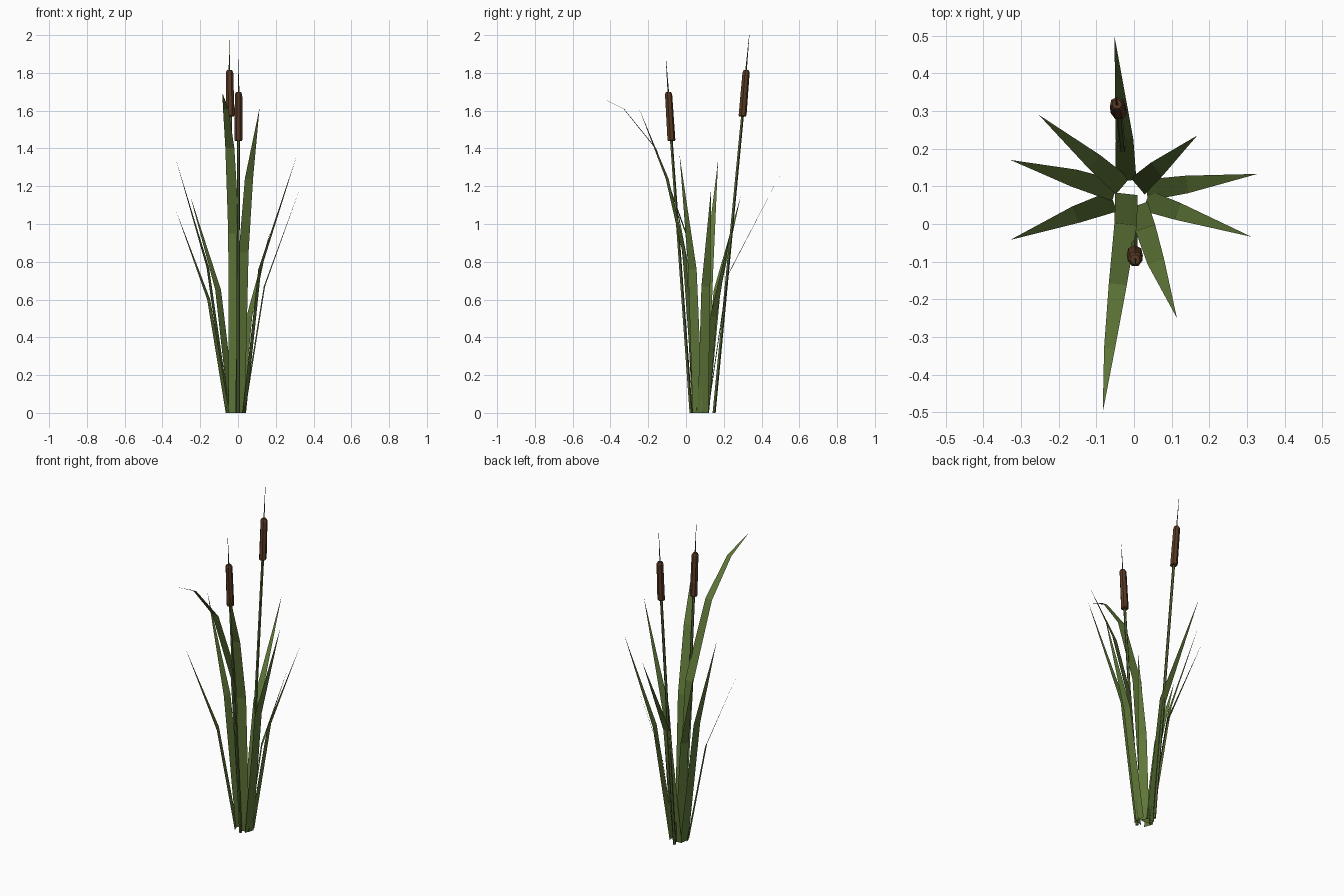
import bpy, bmesh
from mathutils import Vector

if "Cube" in bpy.data.objects:
    bpy.data.objects.remove(bpy.data.objects["Cube"])


def material(name, rgb):
    m = bpy.data.materials.new(name)
    m.diffuse_color = (*rgb, 1)
    m.use_nodes = True
    m.node_tree.nodes["Principled BSDF"].inputs["Base Color"].default_value = m.diffuse_color
    return m


LEAF = material("leaf_green", (0.115, 0.185, 0.04))
STEM = material("stem_green", (0.085, 0.125, 0.035))
BROWN = material("seed_brown", (0.10, 0.042, 0.018))


def finish(name, bm, mat):
    me = bpy.data.meshes.new(name)
    bm.to_mesh(me)
    bm.free()
    me.materials.append(mat)
    ob = bpy.data.objects.new(name, me)
    bpy.context.collection.objects.link(ob)


def blade(name, pts, widths):
    """Flat folded strip facing outward, ending in a point."""
    pts = [Vector(p) for p in pts]
    d = pts[-1] - pts[0]
    side = Vector((-d.y, d.x, 0)).normalized()
    bm = bmesh.new()
    rows = [(bm.verts.new(p - side * w / 2), bm.verts.new(p + side * w / 2))
            for p, w in zip(pts, widths)]
    tip = bm.verts.new(pts[-1])
    for (a, b), (c, e) in zip(rows, rows[1:]):
        bm.faces.new((a, b, e, c))
    bm.faces.new((*rows[-1], tip))
    for f in bm.faces:
        f.normal_update()
    finish(name, bm, LEAF)


def tube(name, base, top, profile, mat, sides):
    """Lofted round part along a leaning axis; profile = (fraction, radius)."""
    base, top = Vector(base), Vector(top)
    bm = bmesh.new()
    rings = []
    for t, r in profile:
        c = base.lerp(top, t)
        ring = bmesh.ops.create_circle(bm, segments=sides, radius=r)["verts"]
        for v in ring:
            v.co += c
        rings.append(ring)
    for a, b in zip(rings, rings[1:]):
        for i in range(sides):
            j = (i + 1) % sides
            bm.faces.new((a[i], a[j], b[j], b[i]))
    bm.faces.new(rings[0])
    bm.faces.new(rings[-1])
    bmesh.ops.recalc_face_normals(bm, faces=bm.faces)
    finish(name, bm, mat)


# Short leaves: base, bend, tip
short = [
    ((-0.022, 0.115, 0), (-0.025, 0.222, 0.73), (-0.052, 0.5, 1.265)),
    ((-0.03, 0.10, 0), (-0.105, 0.165, 0.65), (-0.253, 0.29, 1.15)),
    ((-0.05, 0.088, 0), (-0.16, 0.122, 0.77), (-0.328, 0.17, 1.34)),
    ((-0.055, 0.06, 0), (-0.155, 0.025, 0.60), (-0.328, -0.042, 1.07)),
    ((0.01, 0.10, 0), (0.06, 0.145, 0.51), (0.168, 0.235, 0.955)),
    ((0.033, 0.09, 0), (0.14, 0.105, 0.67), (0.328, 0.133, 1.19)),
    ((0.033, 0.062, 0), (0.115, 0.034, 0.76), (0.312, -0.034, 1.365)),
]
for i, pts in enumerate(short):
    blade(f"short_leaf_{i + 1}", pts, (0.057, 0.047))

# Tall front leaves, one of them drooping
blade("drooping_leaf",
      ((-0.02, 0.08, 0), (-0.022, 0.0, 0.95), (-0.043, -0.16, 1.40),
       (-0.065, -0.33, 1.61), (-0.083, -0.5, 1.695)),
      (0.06, 0.06, 0.048, 0.029))
blade("tall_leaf",
      ((0.01, 0.05, 0), (0.03, -0.01, 0.85), (0.058, -0.10, 1.24),
       (0.114, -0.25, 1.615)),
      (0.055, 0.055, 0.046))

# Two cattails: stem, seed head, spike
cattails = [
    ((0.0, 0.026, 0), (0.002, -0.078, 1.44), (0.003, -0.094, 1.70), (0.004, -0.106, 1.87)),
    ((-0.025, 0.148, 0), (-0.04, 0.298, 1.57), (-0.045, 0.318, 1.815), (-0.048, 0.335, 2.0)),
]
head = [(0, 0.018), (0.02, 0.022), (0.95, 0.020), (1, 0.013)]
for i, (foot, low, high, tip) in enumerate(cattails):
    tube(f"stem_{i + 1}", foot, low, [(0, 0.009), (1, 0.008)], STEM, 5)
    tube(f"seed_head_{i + 1}", low, high, head, BROWN, 7)
    tube(f"spike_{i + 1}", high, tip, [(0, 0.004), (1, 0.0008)], STEM, 4)
